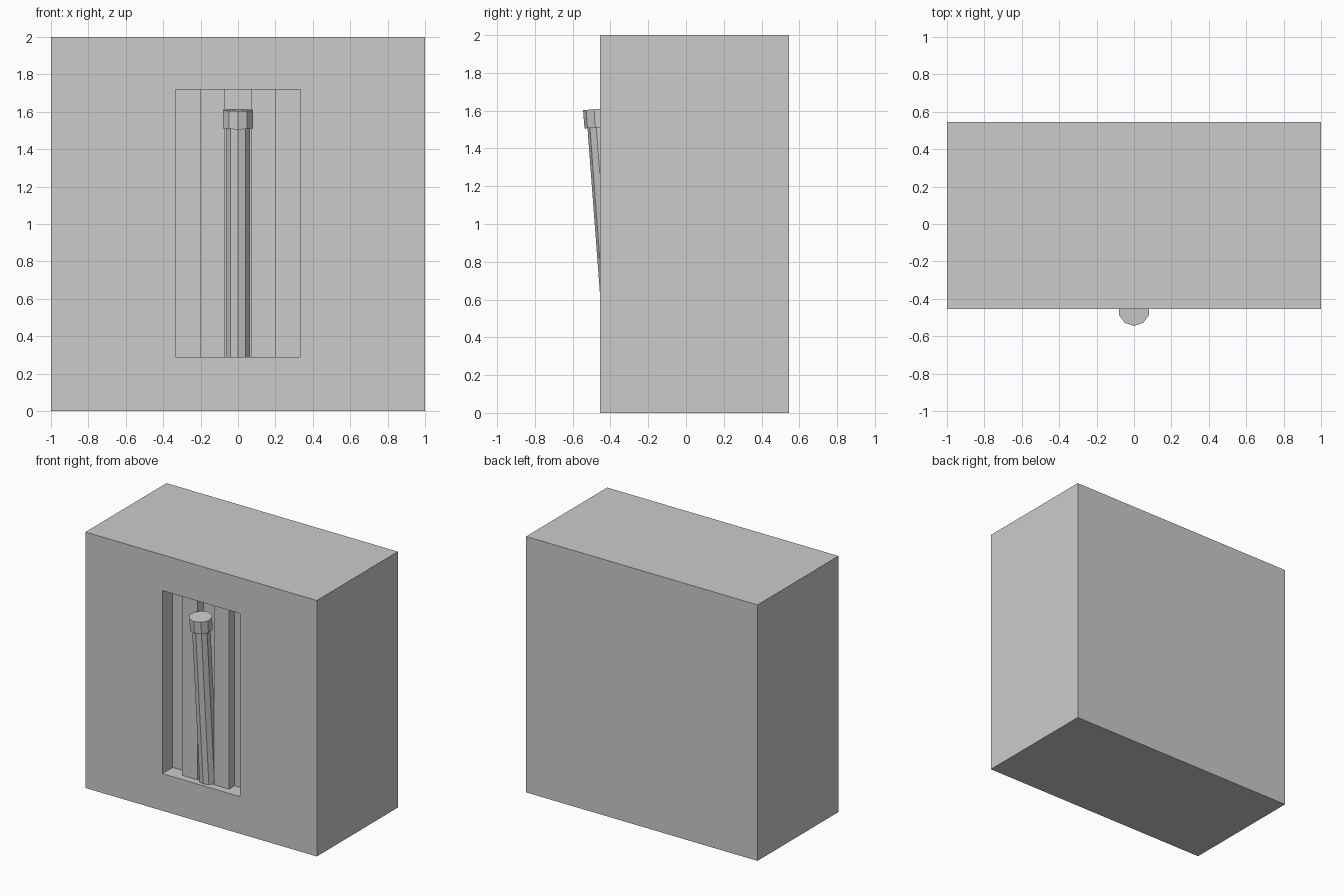
import bpy, bmesh, math
from mathutils import Matrix

if "Cube" in bpy.data.objects:
    bpy.data.objects.remove(bpy.data.objects["Cube"])

FRONT = -0.455


def add_mesh(name, bm):
    bmesh.ops.recalc_face_normals(bm, faces=bm.faces)
    mesh = bpy.data.meshes.new(name)
    bm.to_mesh(mesh)
    bm.free()
    obj = bpy.data.objects.new(name, mesh)
    bpy.context.collection.objects.link(obj)
    return obj


def prism(name, outline, z0, z1):
    bm = bmesh.new()
    face = bm.faces.new([bm.verts.new((x, y, z0)) for x, y in outline])
    ext = bmesh.ops.extrude_face_region(bm, geom=[face])
    top = [v for v in ext["geom"] if isinstance(v, bmesh.types.BMVert)]
    bmesh.ops.translate(bm, verts=top, vec=(0, 0, z1 - z0))
    return add_mesh(name, bm)


# Wall block
block = prism("wall_block", [(-1, FRONT), (1, FRONT), (1, 0.545), (-1, 0.545)], 0, 2)

# Recess with two raised guide rails, cut as one plan profile
back, rail = FRONT + 0.127, FRONT + 0.058
half = [(0.335, -0.7), (0.335, back), (0.2, back), (0.2, rail), (0.07, rail), (0.07, back)]
outline = half + [(-x, y) for x, y in reversed(half)]
cutter = prism("recess_cutter", outline, 0.29, 1.72)
cutter.hide_render = True
mod = block.modifiers.new("recess", "BOOLEAN")
mod.operation = "DIFFERENCE"
mod.solver = "EXACT"
mod.object = cutter
bpy.context.view_layer.objects.active = block
bpy.ops.object.modifier_apply(modifier=mod.name)
bpy.data.objects.remove(cutter)


# Leaning lever: ten-sided shaft and cap sharing one axis
lean = Matrix.Translation((0, -0.461, 1.609)) @ Matrix.Rotation(math.radians(4.3), 4, "X")


def lever_part(name, radius, top, bottom):
    bm = bmesh.new()
    place = (lean @ Matrix.Translation((0, 0, (top + bottom) / 2))
             @ Matrix.Rotation(math.radians(90), 4, "Z")
             @ Matrix.Rotation(math.radians(180), 4, "Z"))
    bmesh.ops.create_cone(bm, cap_ends=True, segments=10, radius1=radius,
                          radius2=radius, depth=top - bottom)
    # Put a corner exactly at the front
    v = bm.verts[:][0].co
    turn = Matrix.Rotation(-math.pi / 2 - math.atan2(v.y, v.x), 4, "Z")
    spin = lean @ Matrix.Translation((0, 0, (top + bottom) / 2)) @ turn
    bmesh.ops.transform(bm, matrix=spin, verts=bm.verts)
    return add_mesh(name, bm)


lever_part("lever_shaft", 0.068, -0.05, -1.34)
lever_part("lever_cap", 0.084, 0, -0.097)
